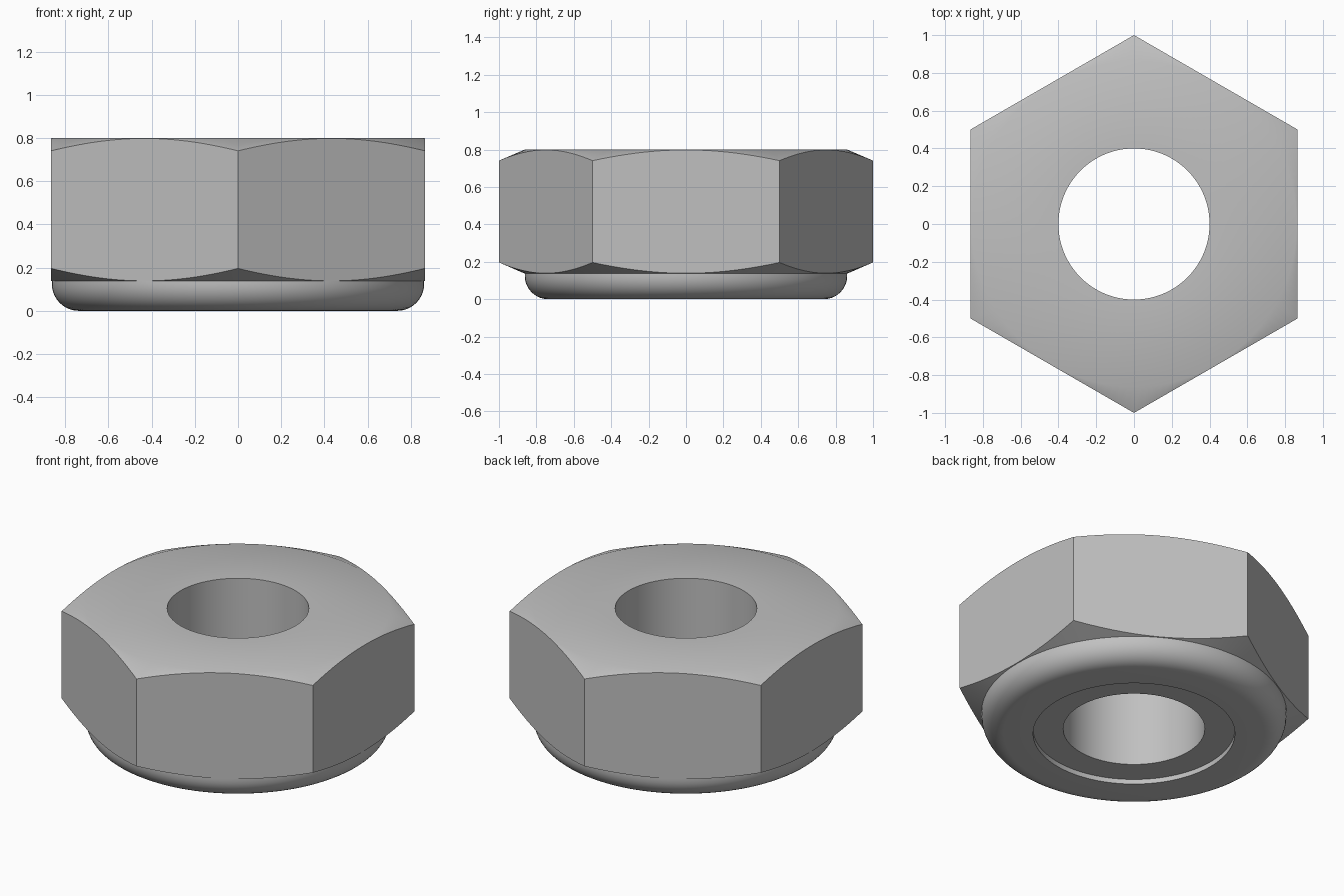
import bpy, bmesh, math
from math import cos, sin, pi

if "Cube" in bpy.data.objects:
    bpy.data.objects.remove(bpy.data.objects["Cube"], do_unlink=True)

SEGMENTS = 144                     # multiple of six, so corners land on columns
APOTHEM = cos(pi / 6)
BORE, RECESS, COLLAR = 0.4, 0.57, 0.862
TOP, SHOULDER, FILLET, RECESS_DEPTH = 0.8, 0.137, 0.125, 0.03
CHAMFER_SLOPE = 0.43

steel = bpy.data.materials.new("grey steel")
steel.use_nodes = True
grey = (0.53, 0.53, 0.53, 1)
steel.diffuse_color = grey
steel.node_tree.nodes["Principled BSDF"].inputs["Base Color"].default_value = grey


def hex_radius(angle):
    """Distance from the axis to the hexagon, with a corner on the y axis."""
    offset = angle % (pi / 3) - pi / 3 * 0.5
    # corners fall where the angle is 90 degrees plus multiples of 60
    offset = (angle + pi / 6) % (pi / 3) - pi / 6
    return APOTHEM / cos(offset)


def section(angle):
    """Closed radius and height profile of the nut at one angle."""
    # insert recess and rounded collar
    points = [(BORE, RECESS_DEPTH), (RECESS, RECESS_DEPTH), (RECESS, 0)]
    for i in range(11):
        a = pi / 2 * i / 10
        points.append((COLLAR - FILLET + FILLET * sin(a), FILLET - FILLET * cos(a)))
    # hexagonal body, chamfered by a cone at both ends
    r = hex_radius(angle)
    drop = (r - COLLAR) * CHAMFER_SLOPE
    points += [(COLLAR, SHOULDER), (r, SHOULDER + drop), (r, TOP - drop),
               (COLLAR, TOP), (BORE, TOP)]
    return points


# sweep the profile round the axis
bm = bmesh.new()
columns = []
for s in range(SEGMENTS):
    angle = 2 * pi * s / SEGMENTS
    columns.append([bm.verts.new((r * cos(angle), r * sin(angle), z))
                    for r, z in section(angle)])
for s, here in enumerate(columns):
    there = columns[(s + 1) % SEGMENTS]
    for i in range(len(here)):
        j = (i + 1) % len(here)
        bm.faces.new((here[i], there[i], there[j], here[j]))
bmesh.ops.recalc_face_normals(bm, faces=bm.faces)
mesh = bpy.data.meshes.new("lock_nut")
bm.to_mesh(mesh)
bm.free()
mesh.materials.append(steel)

nut = bpy.data.objects.new("lock_nut", mesh)
bpy.context.collection.objects.link(nut)
bpy.ops.object.select_all(action="DESELECT")
nut.select_set(True)
bpy.context.view_layer.objects.active = nut
bpy.ops.object.shade_smooth_by_angle(angle=math.radians(30))
